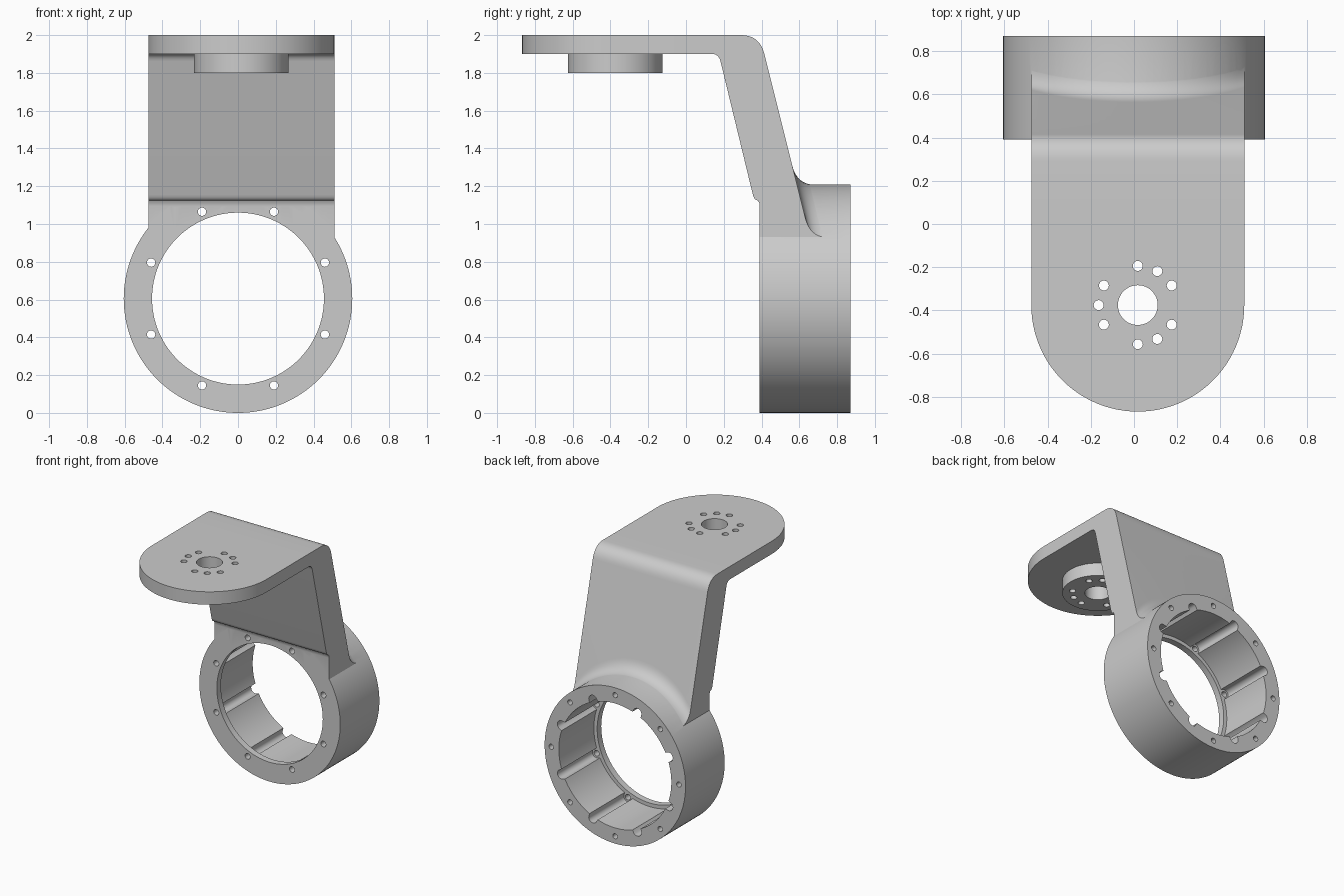
import bpy, bmesh
from math import sin, cos, pi, radians, sqrt, asin

if "Cube" in bpy.data.objects:
    bpy.data.objects.remove(bpy.data.objects["Cube"])

X0, X1 = -0.475, 0.51            # arm and plate sides
CX, CY = 0.0175, -0.375          # plate hub centre
RZ, RR = 0.605, 0.605            # ring centre height and outer radius
YF, YB = 0.39, 0.87              # ring front and back


def make_object(name, sections):
    """Closed solid lofted through matching point loops."""
    bm = bmesh.new()
    loops = [[bm.verts.new(p) for p in s] for s in sections]
    n = len(loops[0])
    for a, b in zip(loops, loops[1:]):
        for i in range(n):
            j = (i + 1) % n
            bm.faces.new((a[i], a[j], b[j], b[i]))
    bm.faces.new(loops[0][::-1])
    bm.faces.new(loops[-1])
    bmesh.ops.recalc_face_normals(bm, faces=bm.faces)
    mesh = bpy.data.meshes.new(name)
    bm.to_mesh(mesh)
    bm.free()
    ob = bpy.data.objects.new(name, mesh)
    bpy.context.collection.objects.link(ob)
    return ob


def prism(name, pts, axis, lo, hi):
    place = (lambda p, t: (p[0], t, p[1])) if axis == 'Y' else (lambda p, t: (p[0], p[1], t))
    return make_object(name, [[place(p, t) for p in pts] for t in (lo, hi)])


def circle(cx, cy, r, n=24):
    return [(cx + r * cos(2 * pi * i / n), cy + r * sin(2 * pi * i / n)) for i in range(n)]


def combine(target, other, op):
    other.hide_render = True
    mod = target.modifiers.new(op.lower(), 'BOOLEAN')
    mod.operation, mod.solver, mod.object = op, 'EXACT', other
    bpy.context.view_layer.objects.active = target
    bpy.ops.object.modifier_apply(modifier=mod.name)
    bpy.data.objects.remove(other)


def bezier(p0, p1, p2, n=10):
    return [tuple((1 - t) ** 2 * a + 2 * t * (1 - t) * b + t * t * c
                  for a, b, c in zip(p0, p1, p2)) for t in [i / n for i in range(n + 1)]]


# Sloped arm: side profile lofted across x, with a fillet following the ring
def back_y(z):
    return 0.41 + 0.25 * (1.92 - z)


def arm_section(x):
    zr = RZ + sqrt(RR * RR - x * x) - 0.003
    inner = bezier((0.14, 1.9), (0.173, 1.9), (0.183, 1.86), 6)
    step = bezier((0.354, 1.155), (0.362, 1.125), (0.38, 1.125), 4) + [(0.388, 1.11), (YF, 1.095)]
    zb = zr - 0.15
    foot = [(YF, zb), (back_y(zr) + 0.1, zb)]
    fillet = bezier((back_y(zr) + 0.1, zr), (back_y(zr), zr), (back_y(zr + 0.1), zr + 0.1))
    bend = bezier((back_y(1.9), 1.9), (back_y(2.0), 2.0), (0.29, 2.0))
    pts = [(0.1, 1.9)] + inner + step + foot + fillet + bend + [(0.1, 2.0)]
    return [(x, y, z) for y, z in pts]


NX = 28
arm = make_object("arm", [arm_section(X0 + (X1 - X0) * i / NX) for i in range(NX + 1)])

# Round-ended top plate
rad = (X1 - X0) / 2
end = [(CX + rad * cos(pi + pi * i / 48), CY + rad * sin(pi + pi * i / 48)) for i in range(1, 48)]
outline = [(X0, 0.1), (X0, CY)] + end + [(X1, CY), (X1, 0.1)]
bracket = prism("motor_bracket", outline, 'Z', 1.9, 2.0)

# Hub boss under the plate, main ring, and arm joined on
combine(bracket, prism("boss", circle(CX, CY, 0.25, 64), 'Z', 1.8, 1.95), 'UNION')
combine(bracket, arm, 'UNION')
combine(bracket, prism("ring", circle(0, RZ, RR, 128), 'Y', YF, YB), 'UNION')

# Ring bore: front lip opening, then a wider grooved bore from the back
GR, GW, BORE = 0.4977, 0.036, 0.483


def bore_radius(a):
    d = (a % (pi / 4)) - pi / 8
    if abs(d) >= asin(GW / GR):
        return BORE
    return max(BORE, GR * cos(d) + sqrt(GW ** 2 - (GR * sin(d)) ** 2))


N = 480
bore = [(bore_radius(2 * pi * i / N) * cos(2 * pi * i / N),
         RZ + bore_radius(2 * pi * i / N) * sin(2 * pi * i / N)) for i in range(N)]
combine(bracket, prism("bore", bore, 'Y', 0.44, 1.0), 'DIFFERENCE')
combine(bracket, prism("lip_opening", circle(0, RZ, 0.455, 128), 'Y', 0.3, 0.6), 'DIFFERENCE')

# Ring screw holes: through the front lip, and blind ones in the back face
for k in range(8):
    a = radians(22.5 + 45 * k)
    combine(bracket, prism("lip_hole", circle(GR * cos(a), RZ + GR * sin(a), 0.022, 20),
                           'Y', 0.3, 0.5), 'DIFFERENCE')
    a = radians(45 * k)
    combine(bracket, prism("back_hole", circle(0.548 * cos(a), RZ + 0.548 * sin(a), 0.02, 20),
                           'Y', 0.72, 1.0), 'DIFFERENCE')

# Hub centre hole and its bolt circle
combine(bracket, prism("hub_hole", circle(CX, CY, 0.092, 48), 'Z', 1.7, 2.1), 'DIFFERENCE')
for deg in (30, 60, 90, 150, 180, 210, 270, 300, 330):
    a = radians(deg)
    combine(bracket, prism("bolt_hole", circle(CX + 0.181 * cos(a), CY + 0.181 * sin(a), 0.023, 20),
                           'Z', 1.7, 2.1), 'DIFFERENCE')

bpy.ops.object.select_all(action='DESELECT')
bracket.select_set(True)
bpy.context.view_layer.objects.active = bracket
bpy.ops.object.shade_smooth_by_angle(angle=radians(30))
